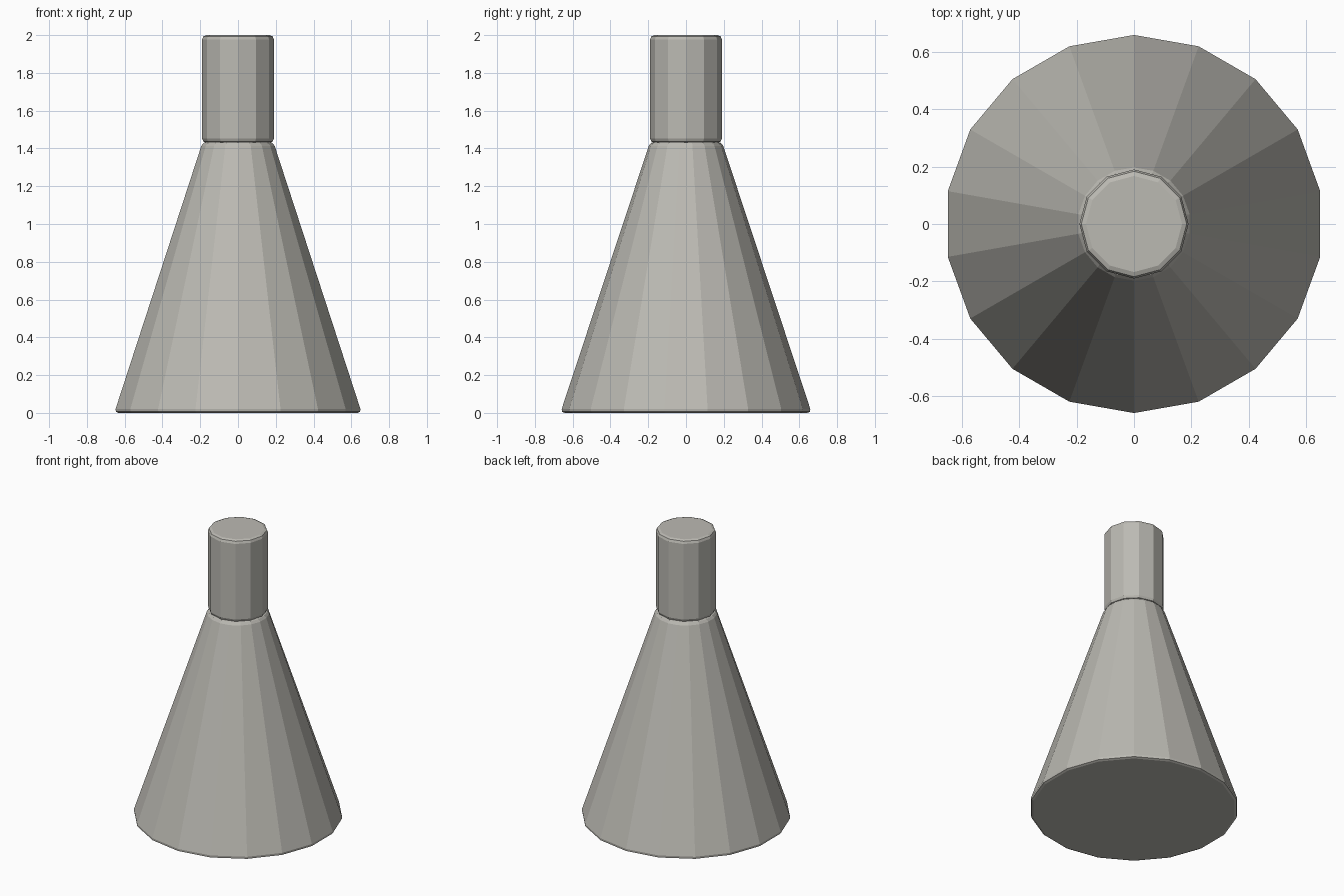
import bpy, bmesh, math

# Remove the default object
cube = bpy.data.objects.get("Cube")
if cube:
    bpy.data.objects.remove(cube, do_unlink=True)

# Single stone-grey material
grey = bpy.data.materials.new("warm_grey")
grey.use_nodes = True
colour = (0.50, 0.49, 0.45, 1)
grey.diffuse_color = colour
grey.node_tree.nodes["Principled BSDF"].inputs["Base Color"].default_value = colour


def tapered(name, sides, r_bottom, r_top, z_bottom, z_top, bevel):
    """Faceted, bevelled cone or cylinder with a corner facing the front."""
    bm = bmesh.new()
    bmesh.ops.create_cone(bm, cap_ends=True, segments=sides, radius1=r_bottom,
                          radius2=r_top, depth=z_top - z_bottom)
    # Put a corner on the y axis
    for v in bm.verts:
        r = r_bottom if v.co.z < 0 else r_top
        step = 2 * math.pi / sides
        a = math.pi / 2 + round((math.atan2(v.co.y, v.co.x) - math.pi / 2) / step - 1e-3) * step
        v.co.x, v.co.y = r * math.cos(a), r * math.sin(a)
        v.co.z += (z_bottom + z_top) / 2
    # Soften only the two rims
    rims = [e for e in bm.edges if abs(e.verts[0].co.z - e.verts[1].co.z) < 1e-4]
    bmesh.ops.bevel(bm, geom=rims, offset=bevel, offset_type='OFFSET',
                    segments=2, profile=0.5, affect='EDGES')
    bmesh.ops.recalc_face_normals(bm, faces=bm.faces)
    mesh = bpy.data.meshes.new(name)
    bm.to_mesh(mesh)
    bm.free()
    mesh.materials.append(grey)
    obj = bpy.data.objects.new(name, mesh)
    bpy.context.collection.objects.link(obj)
    return obj


# Wide conical body and the narrow cylinder on top
tapered("cone_body", 18, 0.665, 0.19, 0, 1.435, 0.022)
tapered("neck", 12, 0.19, 0.19, 1.43, 2.0, 0.022)
